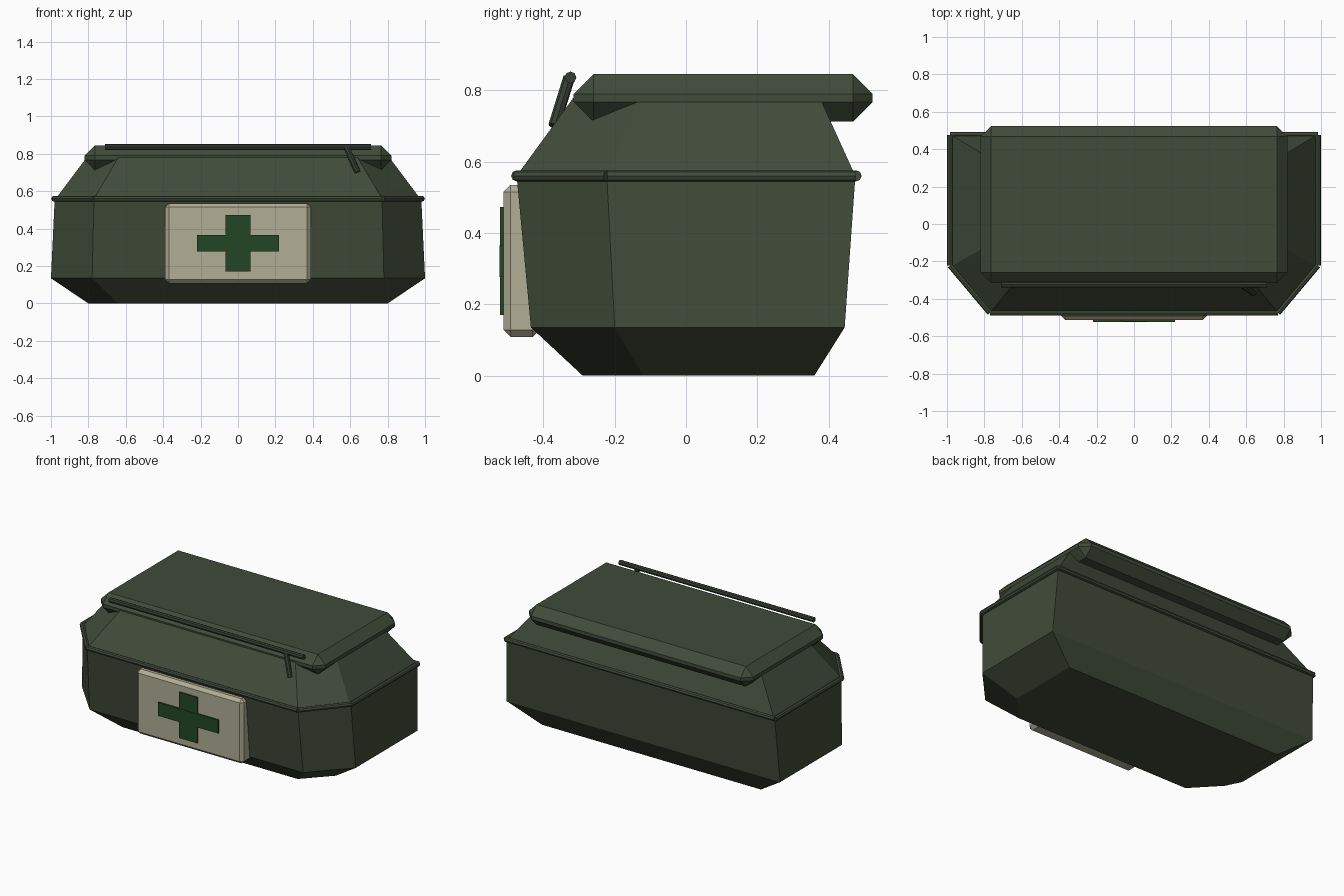
import bpy, bmesh, math
from mathutils import Vector

if "Cube" in bpy.data.objects:
    bpy.data.objects.remove(bpy.data.objects["Cube"])


def material(name, rgb):
    m = bpy.data.materials.new(name)
    m.diffuse_color = (*rgb, 1)
    m.use_nodes = True
    m.node_tree.nodes["Principled BSDF"].inputs["Base Color"].default_value = m.diffuse_color
    return m


OLIVE = material("olive green", (0.052, 0.070, 0.040))
LID = material("lid green", (0.052, 0.070, 0.042))
RAIL = material("dark rail green", (0.036, 0.048, 0.032))
TAN = material("tan", (0.44, 0.42, 0.30))
CROSS = material("cross green", (0.016, 0.062, 0.018))


def finish(name, bm, mat):
    bmesh.ops.recalc_face_normals(bm, faces=bm.faces)
    me = bpy.data.meshes.new(name)
    bm.to_mesh(me)
    bm.free()
    me.materials.append(mat)
    ob = bpy.data.objects.new(name, me)
    bpy.context.collection.objects.link(ob)
    return ob


def box(name, lo, hi, mat, bevel=0):
    bm = bmesh.new()
    bmesh.ops.create_cube(bm, size=1)
    for v in bm.verts:
        v.co = [a + (c + 0.5) * (b - a) for a, b, c in zip(lo, hi, v.co)]
    if bevel:
        bmesh.ops.bevel(bm, geom=bm.edges[:], offset=bevel, segments=1, affect='EDGES')
    return finish(name, bm, mat)


def outline(z, half, front_half, front, corner, back):
    """Six-sided footprint: a rectangle with its two front corners cut."""
    right = [(front_half, front), (half, corner), (half, back)]
    return [Vector((x, y, z)) for x, y in right] + [Vector((-x, y, z)) for x, y in right[::-1]]


def loft(name, rings, mat):
    bm = bmesh.new()
    loops = [[bm.verts.new(p) for p in r] for r in rings]
    n = len(loops[0])
    for a, b in zip(loops, loops[1:]):
        for i in range(n):
            bm.faces.new((a[i], a[(i + 1) % n], b[(i + 1) % n], b[i]))
    bm.faces.new(loops[0])
    bm.faces.new(loops[-1])
    return finish(name, bm, mat)


def rod(name, a, b, r, mat):
    a, b = Vector(a), Vector(b)
    bm = bmesh.new()
    bmesh.ops.create_cone(bm, cap_ends=True, segments=8, radius1=r, radius2=r, depth=(b - a).length)
    ob = finish(name, bm, mat)
    ob.rotation_mode = 'QUATERNION'
    ob.rotation_quaternion = (b - a).to_track_quat('Z', 'Y')
    ob.location = (a + b) / 2
    return ob


# Tapered case body and sloping shoulder
loft("case_body", [outline(0, 0.80, 0.64, -0.29, -0.12, 0.36),
                   outline(0.135, 1.0, 0.78, -0.435, -0.20, 0.445),
                   outline(0.56, 0.98, 0.77, -0.475, -0.222, 0.475)], OLIVE)
loft("case_shoulder", [outline(0.56, 0.975, 0.77, -0.475, -0.225, 0.475),
                       outline(0.78, 0.81, 0.64, -0.315, -0.13, 0.375)], LID)

# Seam rim made of one bar per side
rim = outline(0.56, 0.983, 0.77, -0.475, -0.222, 0.477)
for i, p in enumerate(rim):
    rod(f"seam_rim_{i + 1}", p, rim[(i + 1) % 6], 0.0155, LID)

# Chamfered lid cushion
box("lid", (-0.82, -0.315, 0.712), (0.82, 0.523, 0.845), LID, 0.055)

# Front bar with its single strut
rod("front_bar", (-0.71, -0.324, 0.836), (0.71, -0.324, 0.836), 0.0165, RAIL)
rod("bar_strut", (0.64, -0.37, 0.70), (0.58, -0.328, 0.835), 0.0165, RAIL)

# Front panel with raised cross
box("front_panel", (-0.39, -0.512, 0.108), (0.39, -0.41, 0.535), TAN, 0.02)
box("cross_vertical", (-0.067, -0.521, 0.17), (0.067, -0.51, 0.473), CROSS)
box("cross_horizontal", (-0.22, -0.523, 0.277), (0.22, -0.51, 0.365), CROSS)
